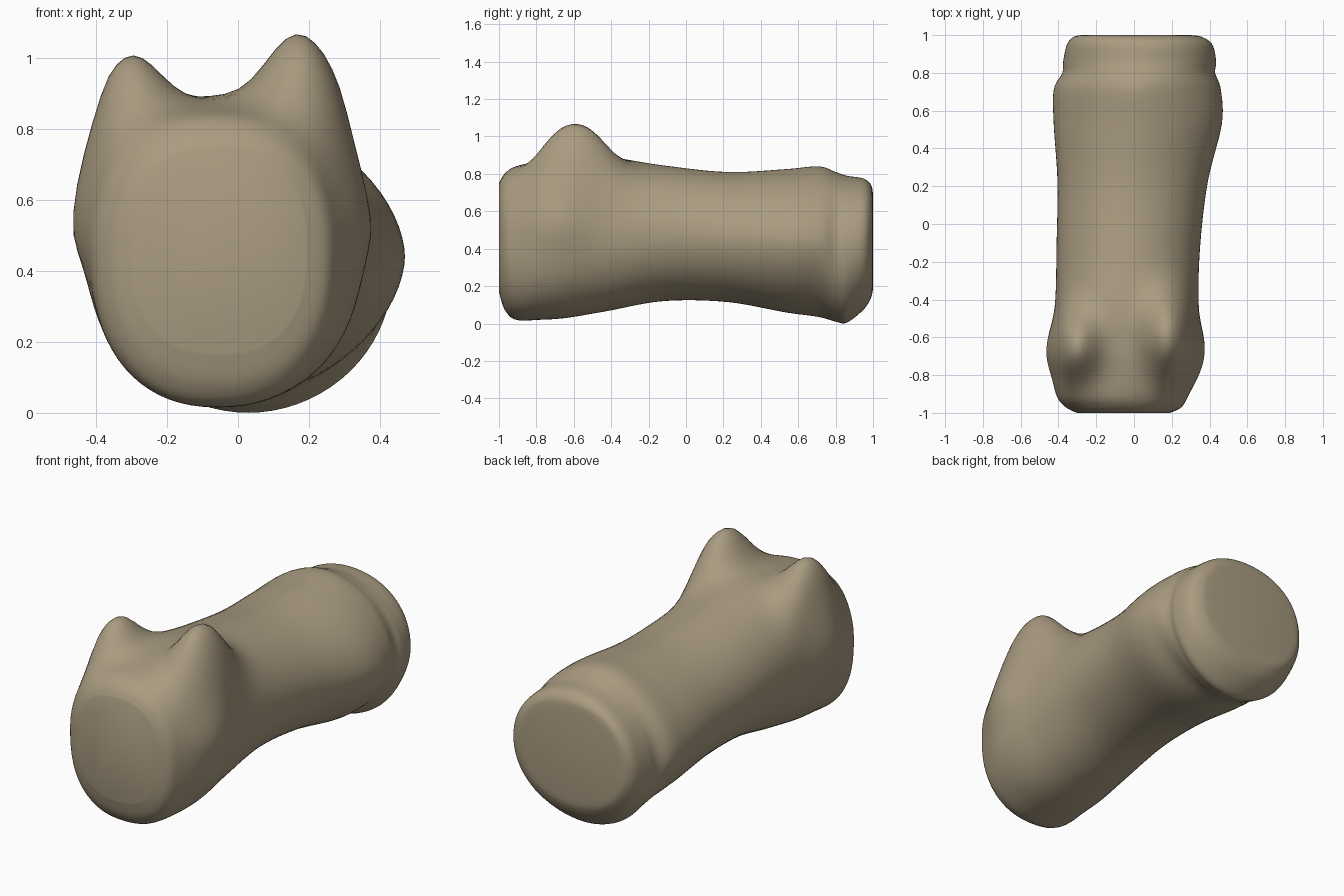
import bpy, bmesh, math

if "Cube" in bpy.data.objects:
    bpy.data.objects.remove(bpy.data.objects["Cube"])

mat = bpy.data.materials.new("tan bone")
mat.diffuse_color = (0.40, 0.33, 0.22, 1)
mat.use_nodes = True
mat.node_tree.nodes["Principled BSDF"].inputs["Base Color"].default_value = mat.diffuse_color

# Cross-sections: y, x left, x right, z bottom, z top, roundness exponent
sections = [
    (-1.00, -0.30, 0.19, 0.17, 0.75, 2.5),
    (-0.97, -0.36, 0.25, 0.075, 0.80, 2.35),
    (-0.91, -0.405, 0.285, 0.02, 0.84, 2.3),
    (-0.78, -0.42, 0.335, 0.02, 0.865, 2.2),
    (-0.64, -0.425, 0.35, 0.03, 0.88, 2.15),
    (-0.43, -0.415, 0.34, 0.065, 0.89, 2.1),
    (-0.12, -0.41, 0.35, 0.12, 0.845, 1.95),
    (0.22, -0.405, 0.39, 0.115, 0.81, 1.9),
    (0.53, -0.425, 0.465, 0.06, 0.825, 1.8),
    (0.71, -0.425, 0.46, 0.035, 0.84, 1.75),
    (0.80, -0.38, 0.43, 0.01, 0.81, 1.95),
    (0.86, -0.375, 0.435, 0.005, 0.79, 2.0),
    (0.95, -0.355, 0.415, 0.075, 0.775, 2.05),
    (0.99, -0.32, 0.36, 0.14, 0.74, 2.2),
    (1.00, -0.28, 0.30, 0.19, 0.69, 2.4),
]
# Knobs: x, y, height, x spread, y spread
knobs = [(-0.355, -0.65, 0.245, 0.155, 0.19),
         (0.21, -0.60, 0.25, 0.15, 0.215)]
# Side bulges of the head: side, push
bulges = {-1: 0.045, 1: 0.03}
SIDES, STEPS = 72, 6


def spline(a, b, c, d, t):
    return 0.5 * (2 * b + (c - a) * t + (2 * a - 5 * b + 4 * c - d) * t * t
                  + (3 * b - a - 3 * c + d) * t ** 3)


# Smoothly resample the sections along the shaft
rows = []
last = len(sections) - 1
for i in range(last):
    quad = [sections[min(max(i + k, 0), last)] for k in (-1, 0, 1, 2)]
    for s in range(STEPS):
        rows.append([spline(*v, s / STEPS) for v in zip(*quad)])
rows.append(list(sections[-1]))

# Loft the shaft, adding the side bulges and lifting the two knobs
bm = bmesh.new()
rings = []
for y, x0, x1, z0, z1, n in rows:
    ring = []
    cx, cz = (x0 + x1) / 2, (z0 + z1) / 2
    for k in range(SIDES):
        a = 2 * math.pi * k / SIDES
        c, s = math.cos(a), math.sin(a)
        x = cx + (x1 - x0) / 2 * math.copysign(abs(c) ** (2 / n), c)
        z = cz + (z1 - z0) / 2 * math.copysign(abs(s) ** (2 / n), s)
        side = 1 if c > 0 else -1
        push = bulges[side] * math.exp(-((z - 0.54) / 0.12) ** 2 - ((y + 0.68) / 0.17) ** 2)
        w = min(max((z - 0.48) / 0.25, 0), 1)
        w = w * w * (3 - 2 * w)
        for kx, ky, h, sx, sy in knobs:
            r2 = ((x - kx) / sx) ** 2 + ((y - ky) / sy) ** 2
            z += w * h * math.exp(-r2 ** 1.2)
        ring.append(bm.verts.new((x + side * push * abs(c), y, max(z, 0))))
    rings.append(ring)
for r, q in zip(rings, rings[1:]):
    for k in range(SIDES):
        j = (k + 1) % SIDES
        bm.faces.new((r[k], r[j], q[j], q[k]))
# Flat end caps
bm.faces.new(rings[0])
bm.faces.new(rings[-1])
bmesh.ops.recalc_face_normals(bm, faces=bm.faces)

mesh = bpy.data.meshes.new("bone")
bm.to_mesh(mesh)
bm.free()
mesh.materials.append(mat)
bone = bpy.data.objects.new("bone", mesh)
bpy.context.collection.objects.link(bone)
bpy.context.view_layer.objects.active = bone
bone.select_set(True)
bpy.ops.object.shade_smooth_by_angle(angle=math.radians(75))
